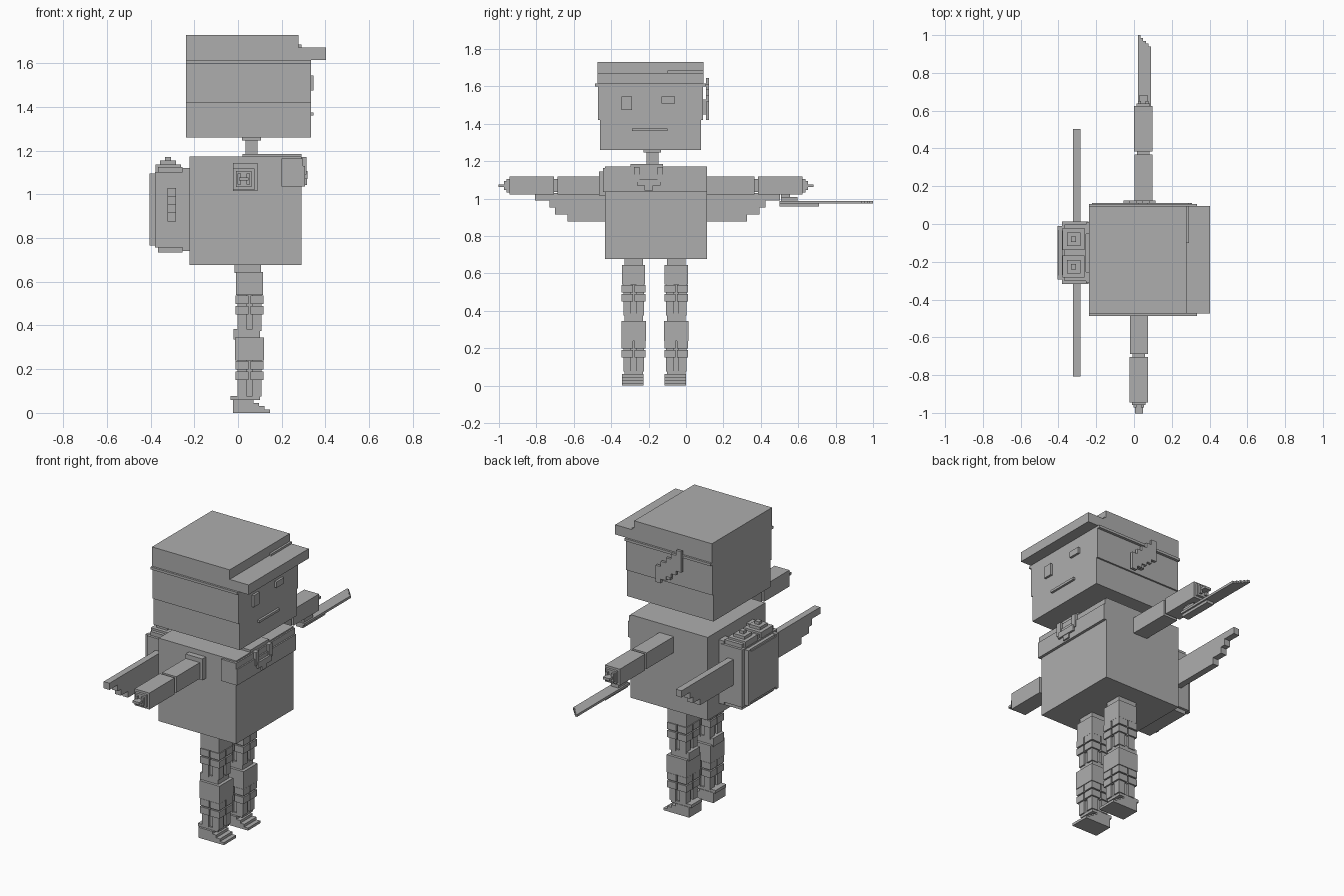
import bpy
import bmesh

if "Cube" in bpy.data.objects:
    bpy.data.objects.remove(bpy.data.objects["Cube"], do_unlink=True)

GREY = (.42, .42, .42, 1)
grey = bpy.data.materials.new("plain_grey")
grey.use_nodes = True
grey.diffuse_color = GREY
grey.node_tree.nodes["Principled BSDF"].inputs["Base Color"].default_value = GREY

SIDES = (("right", -1), ("left", 1))


def part(name, *boxes):
    """One object made of boxes, each given as x, y and z spans."""
    bm = bmesh.new()
    for spans in boxes:
        for vert in bmesh.ops.create_cube(bm, size=1)["verts"]:
            vert.co = [(low + high) / 2 + corner * (high - low)
                       for corner, (low, high) in zip(vert.co, spans)]
    mesh = bpy.data.meshes.new(name)
    bm.to_mesh(mesh)
    bm.free()
    mesh.materials.append(grey)
    obj = bpy.data.objects.new(name, mesh)
    bpy.context.collection.objects.link(obj)


def span(centre, half):
    """Span reaching equally far both ways from its centre."""
    return (centre - half, centre + half)


def reach(start, direction, near, far):
    """Span between two distances from a start, in either direction."""
    ends = (start + direction * near, start + direction * far)
    return (min(ends), max(ends))


def ramp(first, last, count):
    """Evenly stepped values, used for all stair-shaped edges."""
    return [first + (last - first) * step / (count - 1) for step in range(count)]


# Head and hat, stacked from the chin up
head_back, head_front, head_mid = -.237, .333, -.19
head_x = (head_back, head_front)
chin, band, rim, rim_top, crown_top = 1.26, 1.42, 1.6, 1.615, 1.73
hat_front = .277
hat_y = span(head_mid, .284)
part("head", (head_x, span(head_mid, .27), (chin, band)))
part("hair_band", (head_x, span(head_mid, .28), (band, rim)))
part("hat_rim", (head_x, span(head_mid, .296), (rim, rim_top)))
part("hat_crown", ((head_back, hat_front), hat_y, (rim_top, crown_top)))
part("hat_brim", ((hat_front, .402), hat_y, (rim_top, 1.673)),
     ((hat_front, .29), (-.1, hat_y[1]), (rim_top, 1.685)))

# Face
face_x = span(head_front, .013)
part("right_eye", (face_x, span(-.317, .027), span(1.51, .035)))
part("left_eye", (face_x, span(-.095, .035), span(1.527, .018)))
part("mouth", (face_x, span(-.195, .095), span(1.368, .007)))

# Stepped feather on the side of the hat, with its mount
feather_y = span(.116, .008)
feather = [(span(x, .017), feather_y, (low, high)) for x, low, high in zip(
    ramp(.098, -.038, 5), ramp(band, 1.52, 5), ramp(1.52, 1.645, 5))]
part("hat_feather", (span(.05, .025), span(.1, .015), span(1.49, .04)), *feather)

# Torso with neck and collar
body_mid, body_back, body_front = -.16, -.222, .29
body_low, body_high = .677, 1.173
body_y = span(body_mid, .272)
shoulder_right, shoulder_left = body_y
neck_x, neck_y = .062, -.18
part("torso", ((body_back, body_front), body_y, (body_low, body_high)))
part("neck", (span(neck_x, .028), span(neck_y, .032), (body_high, chin)),
     (span(neck_x, .043), span(neck_y, .047), (chin - .013, chin)))
collar_y = (shoulder_right - .013, shoulder_left)
part("collar", ((.2, .298), collar_y, (1.08, 1.165)),
     ((.2, .306), collar_y, (1.035, 1.13)),
     ((.02, body_front), span(-.21, .087), (body_high, 1.186)))
knot_mid = -.2
tabs = [(span(.3, .013), span(knot_mid + side * .063, .015), span(1.13, .04))
        for name, side in SIDES]
part("collar_knot", (span(.3, .018), span(knot_mid, .063), span(1.088, .018)),
     (span(.3, .015), span(knot_mid, .023), span(1.06, .017)), *tabs)

# Arms stretched sideways, built from the shoulder out
arm_z = 1.07
part("shoulder_plate", (span(.034, .056), span(shoulder_right, .033), span(1.08, .064)))
for (name, side), arm_x, shoulder in zip(SIDES, (.026, .05), body_y):
    def arm_box(width, height, near, far, shift=0):
        return (span(arm_x + shift, width), reach(shoulder, side, near, far),
                span(arm_z, height))
    elbow, wrist = .265, .512
    part(name + "_upper_arm", arm_box(.047, .048, 0, elbow - .01))
    part(name + "_elbow", arm_box(.033, .035, elbow - .02, elbow + .02))
    part(name + "_forearm", arm_box(.049, .049, elbow + .008, wrist))
    part(name + "_wrist", arm_box(.036, .036, wrist, wrist + .015))
    fingers = [arm_box(.008, .025, wrist, wrist + .028, shift) for shift in span(0, .02)]
    part(name + "_hand", arm_box(.022, .007, wrist, wrist + .058), *fingers)

# Blade held under the left forearm, its edge stepped toward the tip
blade_x, blade_z = .02, span(.98, .007)
tip = [((blade_x, edge), (.9, end), blade_z)
       for edge, end in zip(ramp(.09, .035, 5), ramp(.94, 1, 5))]
part("blade", ((blade_x, .09), (.5, .94), blade_z),
     (span(.057, .023), (.5, .71), span(.965, .008)), *tip)
part("blade_handle", (span(.053, .018), span(.532, .023), (.98, 1.023)),
     (span(.055, .025), span(.552, .043), (.98, 1.008)))

# Backpack: body, raised rim and straps
pack_mid, pack_x, pack_z = -.153, -.31, .93
pack_back = -.385
part("backpack", (span(pack_x, .07), span(pack_mid, .165), span(pack_z, .172)),
     (span(pack_x, .057), span(pack_mid, .15), span(pack_z, .195)),
     (span(pack_back, .02), span(pack_mid, .125), span(pack_z, .15)))
uprights = [(span(pack_back, .02), span(y, .012), span(pack_z, .165))
            for y in span(pack_mid, .13)]
rails = [(span(pack_back, .015), span(pack_mid, .13), span(z, .01))
         for z in span(pack_z, .153)]
part("backpack_frame", *uprights, *rails)
part("backpack_straps", *[(span(body_back, .033), span(y, .03), span(pack_z, .19))
                          for y in span(pack_mid, .13)])

# Stepped caps and stair-edged wings on both sides of the backpack
for name, side in SIDES:
    cap_y = pack_mid + side * .073
    part(name + "_backpack_cap", *[
        (span(-.32, half), span(cap_y, half), (1.1, top))
        for half, top in zip(ramp(.058, .014, 3), ramp(1.137, 1.172, 3))])
    part(name + "_wing", *[
        (span(-.303, .019), reach(pack_mid, side, .1, tip_reach), (low, 1.03))
        for tip_reach, low in zip((.48, .547, .577, .655), ramp(.877, .99, 4))])

# Legs: each segment is a solid block over two rows of pads on four posts
leg_x = .053


def leg_segment(name, leg_y, base, half):
    def pillar(x, y, width, low, high):
        return (span(x, width), span(y, width), (base + low, base + high))
    boxes = [pillar(leg_x, leg_y, half, .165, .27), pillar(leg_x, leg_y, .042, 0, .17)]
    for x in span(leg_x, .034):
        for y in span(leg_y, .034):
            boxes += [pillar(x, y, .03, low, low + .04) for low in (.075, .123)]
            boxes.append(pillar(x, y, .021, 0, .17))
    part(name, *boxes)


for (name, side), leg_y in zip(SIDES, span(-.166, .114)):
    joint_y = span(leg_y, .05)
    part(name + "_hip", (span(.045, .06), joint_y, (.64, body_low)))
    leg_segment(name + "_thigh", leg_y, .375, .062)
    part(name + "_knee", (span(.04, .06), joint_y, (.335, .385)))
    leg_segment(name + "_shin", leg_y, .075, .066)
    toes = [((-.022, toe), span(leg_y - .005, .058), (0, top))
            for toe, top in zip(ramp(.147, .07, 4), ramp(.015, .062, 4))]
    part(name + "_foot", ((-.035, .1), joint_y, (.06, .078)), *toes)
